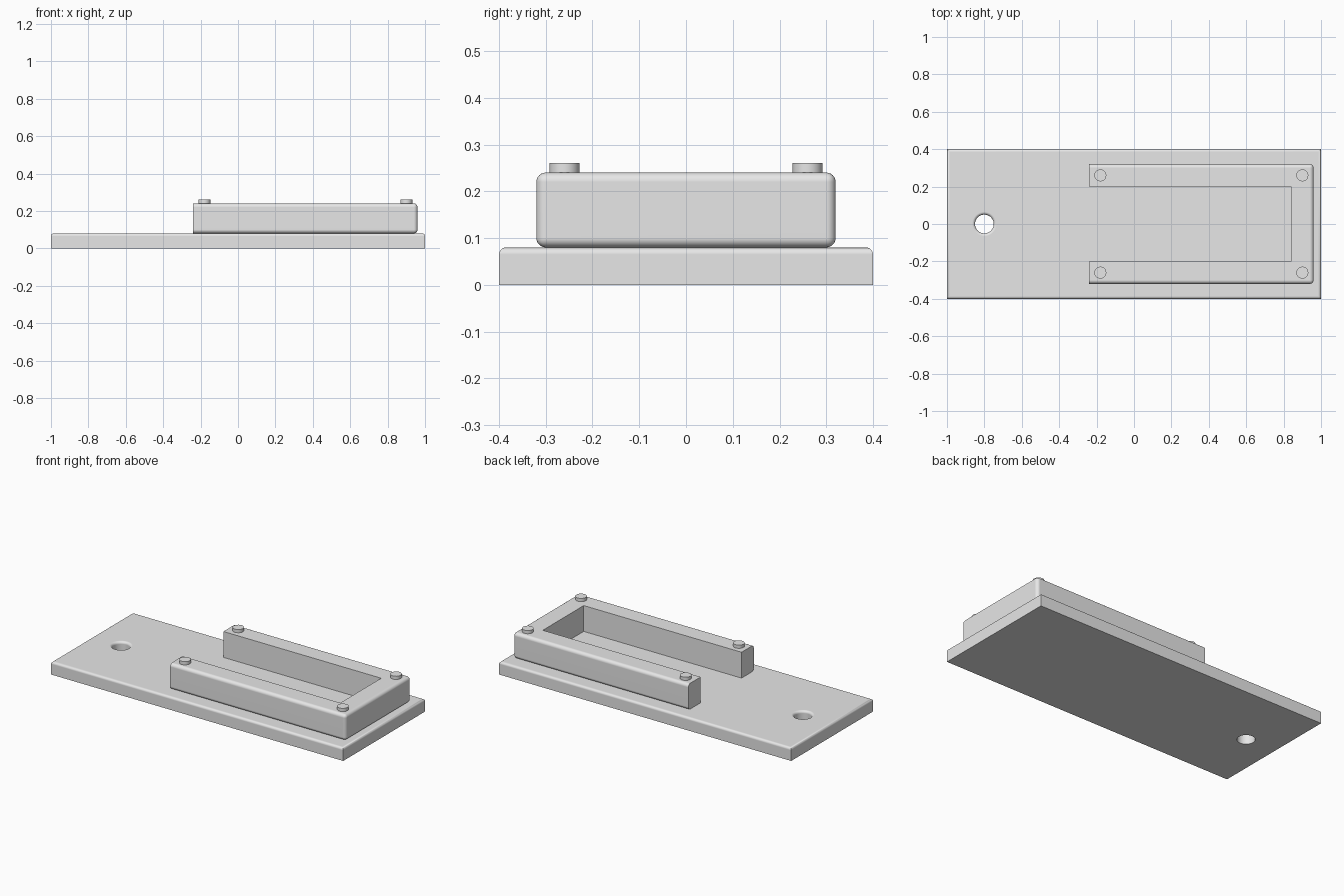
import bpy, bmesh, math
from mathutils import Matrix, Vector

old = bpy.data.objects.get("Cube")
if old:
    bpy.data.objects.remove(old, do_unlink=True)

grey = bpy.data.materials.new("plain grey")
grey.use_nodes = True
grey.diffuse_color = (0.8, 0.8, 0.8, 1)
grey.node_tree.nodes["Principled BSDF"].inputs["Base Color"].default_value = (0.8, 0.8, 0.8, 1)


def finish(name, bm):
    bmesh.ops.recalc_face_normals(bm, faces=bm.faces)
    mesh = bpy.data.meshes.new(name)
    bm.to_mesh(mesh)
    bm.free()
    mesh.materials.append(grey)
    obj = bpy.data.objects.new(name, mesh)
    bpy.context.collection.objects.link(obj)
    return obj


def box(name, lo, hi, radius=0, rule=lambda edge: True):
    """Box between two corners, with a fillet on the edges the rule picks."""
    lo, hi = Vector(lo), Vector(hi)
    bm = bmesh.new()
    bmesh.ops.create_cube(bm, size=1, matrix=Matrix.Translation((lo + hi) / 2)
                          @ Matrix.Diagonal((*(hi - lo), 1)))
    if radius:
        bmesh.ops.bevel(bm, geom=[e for e in bm.edges if rule(e)], offset=radius,
                        segments=6, profile=0.5, affect='EDGES')
    return finish(name, bm)


def lathe(name, profile, x, y, steps=48):
    """Closed solid turned from (radius, z) points about an upright axis."""
    bm = bmesh.new()
    rings = [[bm.verts.new((x + r * math.cos(math.tau * i / steps),
                            y + r * math.sin(math.tau * i / steps), z))
              for i in range(steps)] for r, z in profile]
    for a, b in zip(rings, rings[1:]):
        for i in range(steps):
            j = (i + 1) % steps
            bm.faces.new((a[i], a[j], b[j], b[i]))
    bm.faces.new(rings[0])
    bm.faces.new(rings[-1])
    return finish(name, bm)


def cut(obj, cutter):
    mod = obj.modifiers.new("cut", 'BOOLEAN')
    mod.operation, mod.solver, mod.object = 'DIFFERENCE', 'EXACT', cutter
    graph = bpy.context.evaluated_depsgraph_get()
    result = bpy.data.meshes.new_from_object(obj.evaluated_get(graph))
    obj.modifiers.clear()
    obj.data = result
    bpy.data.objects.remove(cutter, do_unlink=True)


def smooth(obj):
    bpy.ops.object.select_all(action='DESELECT')
    obj.select_set(True)
    bpy.context.view_layer.objects.active = obj
    bpy.ops.object.shade_smooth_by_angle(angle=math.radians(35))
    mod = obj.modifiers.new("flat face normals", 'WEIGHTED_NORMAL')
    mod.keep_sharp = True


# Base plate with filleted top edges
TOP, FILLET, HOLE = 0.08, 0.015, 0.05
plate = box("base_plate", (-1, -0.4, 0), (1, 0.4, TOP), FILLET,
            lambda e: all(v.co.z > TOP - 0.001 for v in e.verts))

# Round through hole with a filleted rim
rim = [(HOLE + FILLET * (1 - math.cos(a)), TOP - FILLET + FILLET * math.sin(a))
       for a in (math.pi / 2 * i / 6 for i in range(7))]
cut(plate, lathe("hole_cutter", [(HOLE, -0.1)] + rim + [(HOLE + FILLET, 0.2)], -0.8, 0))

# U-shaped bracket: rounded block, open end trimmed square, pocket removed
bracket = box("u_bracket", (-0.5, -0.32, TOP), (0.96, 0.32, 0.24), 0.02)
cut(bracket, box("end_cutter", (-0.8, -0.6, -0.1), (-0.24, 0.6, 0.5)))
cut(bracket, box("pocket_cutter", (-0.6, -0.2, -0.1), (0.84, 0.2, 0.5)))

for part in (plate, bracket):
    smooth(part)

# Short round pins on the bracket corners
for end, x in (("inner", -0.18), ("outer", 0.9)):
    for side, y in (("front", -0.26), ("back", 0.26)):
        smooth(lathe(f"{side}_{end}_pin", [(0.032, 0.23), (0.032, 0.26)], x, y))
